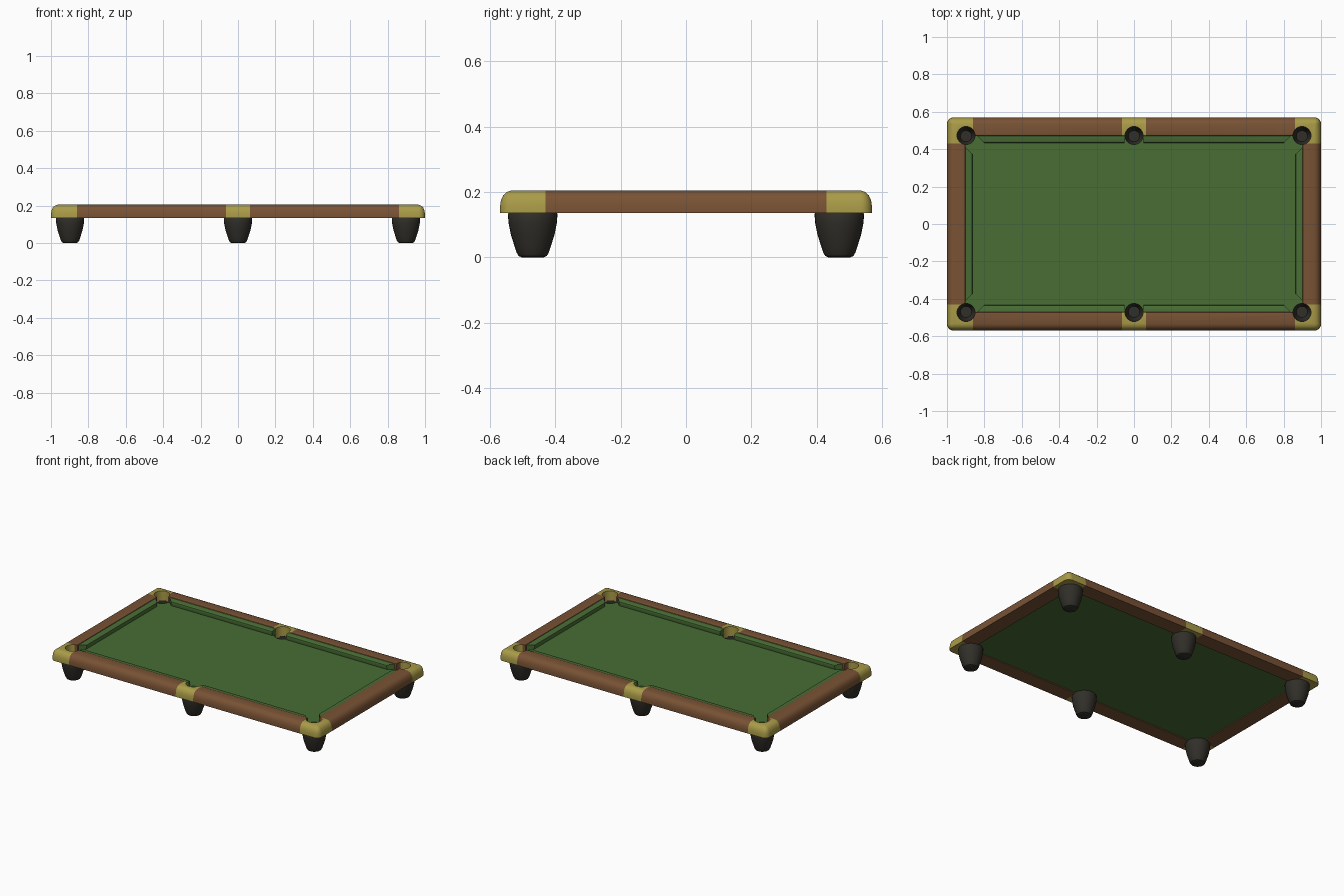
import bpy, bmesh, math

if "Cube" in bpy.data.objects:
    bpy.data.objects.remove(bpy.data.objects["Cube"])

HX, HY = 1.0, 0.57           # outer half sizes
RW, R = 0.10, 0.035          # rail width, corner radius in plan
PX, PY, PR = 0.898, 0.473, 0.048   # pocket position and radius


def material(name, rgb):
    m = bpy.data.materials.new(name)
    m.diffuse_color = (*rgb, 1)
    m.use_nodes = True
    m.node_tree.nodes["Principled BSDF"].inputs["Base Color"].default_value = m.diffuse_color
    return m


WOOD = material("wood", (0.19, 0.085, 0.035))
BRASS = material("brass", (0.40, 0.33, 0.065))
CLOTH = material("cloth", (0.065, 0.155, 0.035))
DARK = material("dark_leather", (0.03, 0.028, 0.022))

# rail cross-section: (distance in from the outer edge, height)
RAIL = [(0, .135), (0, .155), (.003, .174), (.010, .190), (.021, .200), (.036, .205),
        (.090, .205), (.097, .203), (RW, .196), (RW, .135)]
# cushion cross-section: (distance out from the rail, height)
CUSHION = [(-.004, .160), (-.004, .200), (.026, .198), (.034, .194), (.036, .188), (.028, .160)]


def loft(name, rings, mat, sx=1, sy=1, cap=True, closed=True):
    """Skin a list of equal-length point rings, mirrored by sx, sy."""
    bm = bmesh.new()
    vs = [[bm.verts.new((x * sx, y * sy, z)) for x, y, z in r] for r in rings]
    n = len(rings[0])
    for a, b in zip(vs, vs[1:]):
        for i in range(n):
            j = (i + 1) % n
            bm.faces.new((a[i], a[j], b[j], b[i]))
    if cap:
        bm.faces.new(vs[0])
        bm.faces.new(vs[-1])
    bmesh.ops.remove_doubles(bm, verts=bm.verts, dist=1e-5)
    bmesh.ops.recalc_face_normals(bm, faces=bm.faces)
    me = bpy.data.meshes.new(name)
    bm.to_mesh(me)
    bm.free()
    ob = bpy.data.objects.new(name, me)
    bpy.context.collection.objects.link(ob)
    if mat:
        me.materials.append(mat)
    return ob


def circle(r, z, cx, cy, n=32):
    return [(cx + r * math.cos(2 * math.pi * i / n), cy + r * math.sin(2 * math.pi * i / n), z)
            for i in range(n)]


def corner_rings():
    rings = [[(0.86, HY - d, z) for d, z in RAIL]]
    for k in range(9):
        t = math.pi / 2 * (1 - k / 8)
        ring = []
        for d, z in RAIL:
            c, q = max(d, R), max(R - d, 0)
            ring.append((HX - c + q * math.cos(t), HY - c + q * math.sin(t), z))
        rings.append(ring)
    return rings + [[(HX - d, 0.43, z) for d, z in RAIL]]


def long_rail(x0, x1):
    return [[(x, HY - d, z) for d, z in RAIL] for x in (x0, x1)]


cut_parts, pockets = [], []
for sy, side in ((-1, "front"), (1, "back")):
    # brass middle casting
    cut_parts.append(loft(f"{side}_middle_casting", long_rail(-.065, .065), BRASS, 1, sy))
    pockets.append((0, sy * PY, f"{side}_middle"))
    for sx, hand in ((-1, "left"), (1, "right")):
        tag = f"{side}_{hand}"
        # brass corner, wooden long rail, cloth cushion with angled jaws
        cut_parts.append(loft(f"{tag}_corner_casting", corner_rings(), BRASS, sx, sy))
        cut_parts.append(loft(f"{tag}_long_rail", long_rail(.065, .86), WOOD, sx, sy))
        cut_parts.append(loft(f"{tag}_long_cushion", [
            [(.045 + .2 * e, HY - RW - e, z) for e, z in CUSHION],
            [(.838 - e, HY - RW - e, z) for e, z in CUSHION]], CLOTH, sx, sy))
        pockets.append((sx * PX, sy * PY, tag))

# end rails and their cushions
for sx, hand in ((-1, "left"), (1, "right")):
    cut_parts.append(loft(f"{hand}_end_rail",
                          [[(HX - d, y, z) for d, z in RAIL] for y in (-.43, .43)], WOOD, sx))
    cut_parts.append(loft(f"{hand}_end_cushion",
                          [[(HX - RW - e, s * (.41 - e), z) for e, z in CUSHION] for s in (-1, 1)],
                          CLOTH, sx))

# playing bed
bx, by = HX - RW + .003, HY - RW + .003
cut_parts.append(loft("bed", [[(-bx, -by, z), (bx, -by, z), (bx, by, z), (-bx, by, z)]
                              for z in (.141, .165)], CLOTH))

# pocket holes cut through rails, cushions and bed
for x, y, tag in pockets:
    cutter = loft("hole_cutter", [circle(PR, .08, x, y), circle(PR, .3, x, y)], None)
    cutter.hide_render = True
    for ob in cut_parts:
        c = [v.co for v in ob.data.vertices]
        if (min(v.x for v in c) > x + PR or max(v.x for v in c) < x - PR
                or min(v.y for v in c) > y + PR or max(v.y for v in c) < y - PR):
            continue
        mod = ob.modifiers.new("hole", 'BOOLEAN')
        mod.operation, mod.solver, mod.object = 'DIFFERENCE', 'EXACT', cutter
        bpy.context.view_layer.objects.active = ob
        bpy.ops.object.modifier_apply(modifier=mod.name)
    bpy.data.objects.remove(cutter)

# pocket cups, open at the top, which also carry the table
CUP = [(.030, .012), (.044, .05), (.050, .10), (.050, .141), (.072, .141), (.076, .132), (.074, .105),
       (.067, .07), (.056, .035), (.049, .014), (.043, .004), (.034, 0)]
cups = [loft(f"{tag}_pocket_cup", [circle(r, z, x, y * .993) for r, z in CUP], DARK)
        for x, y, tag in pockets]

bpy.ops.object.select_all(action='DESELECT')
for ob in cut_parts + cups:
    ob.select_set(True)
bpy.context.view_layer.objects.active = cups[0]
bpy.ops.object.shade_smooth_by_angle(angle=math.radians(35))
